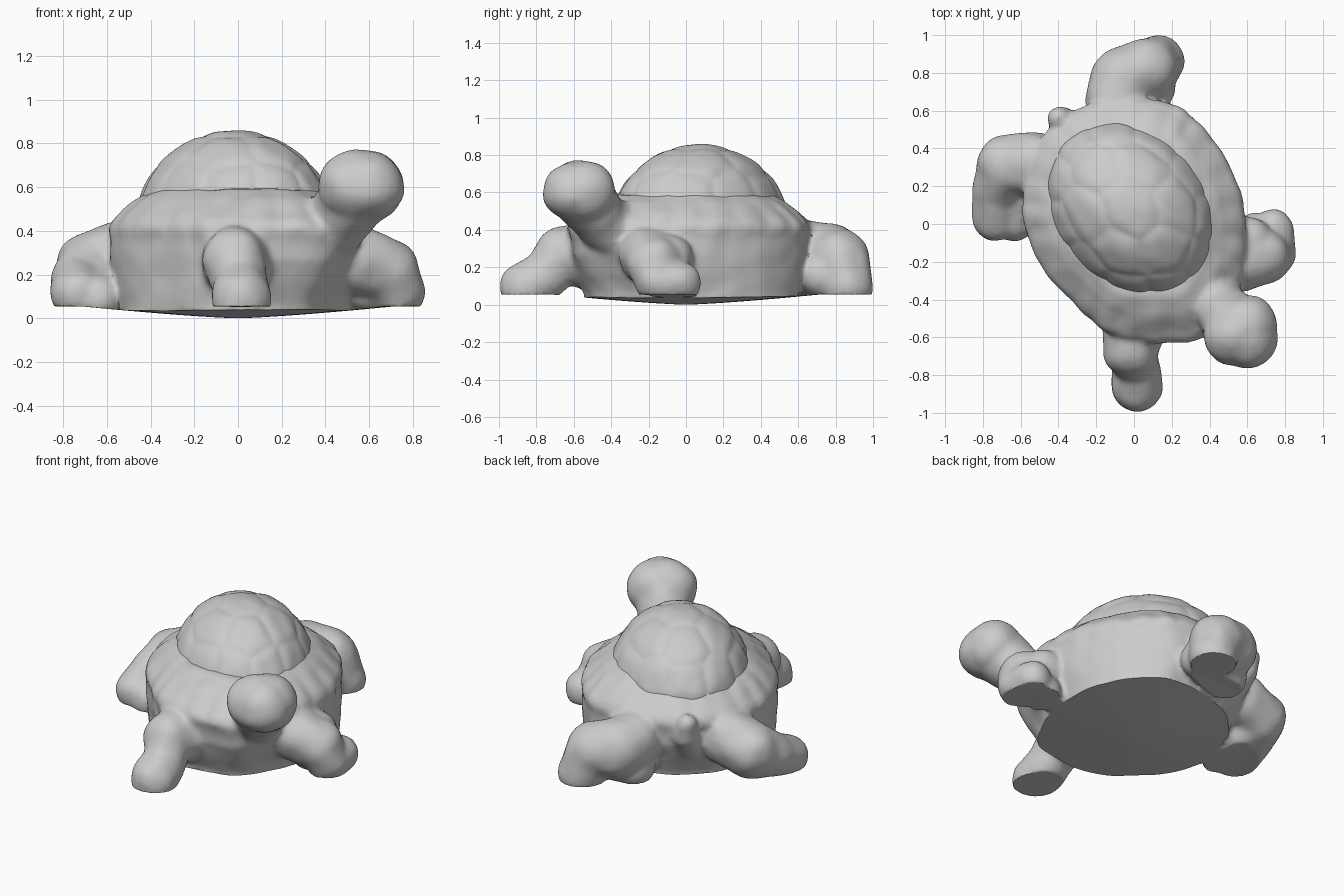
import bpy, bmesh, math
from mathutils import Vector, Matrix, noise

cube = bpy.data.objects.get("Cube")
if cube:
    bpy.data.objects.remove(cube)

mat = bpy.data.materials.new("clay grey")
mat.use_nodes = True
GREY = (0.6, 0.6, 0.6, 1)
mat.diffuse_color = GREY
bsdf = next(n for n in mat.node_tree.nodes if n.type == 'BSDF_PRINCIPLED')
bsdf.inputs["Base Color"].default_value = GREY
bsdf.inputs["Roughness"].default_value = 0.7

HEADING = math.atan2(-0.76, 0.65)          # direction the animal faces
TURN = Matrix.Rotation(HEADING, 3, 'Z')
FORWARD = TURN @ Vector((1, 0, 0))
DOME_C = Vector((-0.015, 0.075, 0.42))
DOME_R = Vector((0.51, 0.41, 0.435))       # along heading, across, up
MID = Vector((0, 0.05, 0))


def add_object(name, bm):
    me = bpy.data.meshes.new(name)
    bm.to_mesh(me)
    bm.free()
    me.materials.append(mat)
    ob = bpy.data.objects.new(name, me)
    bpy.context.collection.objects.link(ob)
    return ob


def limb(bm, joints, steps=6):
    """Chain of overlapping balls between (x, y, z, radius) joints."""
    for a, b in zip(joints, joints[1:]):
        for i in range(steps + 1):
            x, y, z, r = Vector(a).lerp(Vector(b), i / steps)
            bmesh.ops.create_icosphere(bm, subdivisions=3, radius=r,
                                       matrix=Matrix.Translation((x, y, z)))


def spline(points, per=8):
    """Closed Catmull-Rom curve through the points."""
    n, out = len(points), []
    for i in range(n):
        p0, p1, p2, p3 = (Vector(points[(i + k) % n]).to_3d() for k in (-1, 0, 1, 2))
        for j in range(per):
            t = j / per
            out.append(0.5 * (2 * p1 + (p2 - p0) * t
                              + (2 * p0 - 5 * p1 + 4 * p2 - p3) * t * t
                              + (3 * p1 - p0 - 3 * p2 + p3) * t ** 3))
    return out


# Torso: plan outline lofted through a side profile, with a scalloped rim
# and the lower chest and rump tucked in along the heading
outline = spline([(0.6, -0.08), (0.57, 0.15), (0.47, 0.38), (0.33, 0.55), (0.2, 0.64),
                  (0, 0.67), (-0.22, 0.64), (-0.4, 0.55), (-0.52, 0.4), (-0.58, 0.2),
                  (-0.59, 0.02), (-0.5, -0.22), (-0.31, -0.43), (-0.18, -0.55),
                  (0, -0.62), (0.2, -0.63), (0.4, -0.59), (0.52, -0.42), (0.58, -0.25)])
# height, scale, scallop depth, tuck
profile = [(-0.06, 0.96, 0, 0.82), (0.06, 0.965, 0, 0.84), (0.16, 0.98, 0, 0.91),
           (0.27, 0.985, 0, 0.98), (0.36, 0.985, 0, 1), (0.41, 1.0, 0.012, 1),
           (0.45, 0.965, 0.022, 1), (0.5, 0.875, 0.022, 1), (0.55, 0.775, 0.012, 1),
           (0.59, 0.65, 0, 1)]
bm = bmesh.new()
rings = []
n = len(outline)
for z, s, wave, tuck in profile:
    ring = []
    for i, p in enumerate(outline):
        lobe = abs(math.sin(24 * math.pi * i / n))
        q = (p - MID) * (s + wave * (lobe - 0.5))
        q -= FORWARD * q.dot(FORWARD) * (1 - tuck)
        ring.append(bm.verts.new(MID + q + Vector((0, 0, z))))
    rings.append(ring)
for lo, hi in zip(rings, rings[1:]):
    for i in range(n):
        bm.faces.new((lo[i], lo[(i + 1) % n], hi[(i + 1) % n], hi[i]))
bm.faces.new(rings[0][::-1])
bm.faces.new(rings[-1])

# Neck, broad head and blunt muzzle
limb(bm, [(0.33, -0.31, 0.34, 0.18), (0.47, -0.46, 0.46, 0.147),
          (0.56, -0.56, 0.595, 0.172), (0.602, -0.607, 0.605, 0.158)])
limb(bm, [(0.53, -0.585, 0.605, 0.165), (0.595, -0.54, 0.605, 0.165)])
# Front right leg
limb(bm, [(0.0, -0.55, 0.26, 0.17), (-0.02, -0.67, 0.27, 0.145),
          (0.01, -0.74, 0.16, 0.13), (0.015, -0.86, 0.09, 0.138)])
# Front left leg
limb(bm, [(0.56, -0.2, 0.26, 0.16), (0.68, -0.17, 0.22, 0.15),
          (0.73, -0.15, 0.12, 0.125), (0.74, -0.03, 0.12, 0.11)])
limb(bm, [(0.56, -0.22, 0.27, 0.14), (0.6, -0.1, 0.24, 0.14)])
# Back left leg with a wide haunch
limb(bm, [(-0.09, 0.66, 0.28, 0.17), (-0.055, 0.77, 0.26, 0.175),
          (0.07, 0.82, 0.235, 0.165), (0.13, 0.86, 0.1, 0.14)])
limb(bm, [(-0.11, 0.68, 0.14, 0.13), (0.09, 0.73, 0.16, 0.13)])
# Back right leg
limb(bm, [(-0.54, 0.32, 0.28, 0.17), (-0.67, 0.31, 0.235, 0.165),
          (-0.73, 0.16, 0.16, 0.13), (-0.73, 0.03, 0.11, 0.125)])
# Low webs joining the side feet to the belly
limb(bm, [(-0.6, 0.22, 0.15, 0.13), (-0.64, 0.02, 0.09, 0.115)])
limb(bm, [(0.6, -0.12, 0.14, 0.12), (0.64, -0.04, 0.08, 0.1)])
# Tail
limb(bm, [(-0.34, 0.47, 0.27, 0.1), (-0.38, 0.54, 0.34, 0.08),
          (-0.4, 0.565, 0.42, 0.062)])
body = add_object("body_with_limbs", bm)

# Fuse the skin into one soft surface
fuse = body.modifiers.new("fuse", 'REMESH')
fuse.mode = 'VOXEL'
fuse.voxel_size = 0.016
soft = body.modifiers.new("soften", 'SMOOTH')
soft.factor = 0.5
soft.iterations = 7
graph = bpy.context.evaluated_depsgraph_get()
fused = bpy.data.meshes.new_from_object(body.evaluated_get(graph))
body.modifiers.clear()


def in_dome(p):
    q = TURN.transposed() @ (p - DOME_C)
    return q.z > 0.03 and sum((q[k] / DOME_R[k]) ** 2 for k in range(3)) < 0.88


# Hand-modelled unevenness, shallow flat belly, and an opening beneath the dome
bm = bmesh.new()
bm.from_mesh(fused)
bm.normal_update()
moves = [(v, v.normal * 0.009 * noise.noise(v.co * 8)) for v in bm.verts]
for v, d in moves:
    v.co += d
    floor = 0.055 * min(1, math.hypot(v.co.x, v.co.y) / 0.72) ** 1.3
    v.co.z = max(v.co.z, floor)
hidden = [f for f in bm.faces if in_dome(f.calc_center_median())]
bmesh.ops.delete(bm, geom=hidden, context='FACES')
bm.to_mesh(body.data)
bm.free()

# Shell dome: half ellipsoid with soft scutes around seed directions
seeds = []
for tilt, count, turn in ((0, 1, 0), (36, 6, 0), (66, 11, 0.5), (92, 16, 0)):
    for i in range(count):
        a = 2 * math.pi * (i + turn) / count
        t = math.radians(tilt)
        seeds.append(Vector((math.sin(t) * math.cos(a), math.sin(t) * math.sin(a), math.cos(t))))
bm = bmesh.new()
bmesh.ops.create_icosphere(bm, subdivisions=6, radius=1)
low = [v for v in bm.verts if v.co.z < 0.12]
bmesh.ops.delete(bm, geom=low, context='VERTS')
for v in bm.verts:
    d = v.co.normalized()
    near = sorted((d - s).length for s in seeds)[:2]
    edge = min(1, (near[1] - near[0]) / 0.3)
    relief = 0.99 + 0.02 * edge * (2 - edge) + 0.014 * noise.noise(d * 4)
    v.co = DOME_C + TURN @ Vector([d[k] * DOME_R[k] for k in range(3)]) * relief
shell = add_object("shell_dome", bm)

# Smooth shading
for ob in (body, shell):
    bpy.ops.object.select_all(action='DESELECT')
    ob.select_set(True)
    bpy.context.view_layer.objects.active = ob
    bpy.ops.object.shade_smooth_by_angle(angle=math.radians(40))
